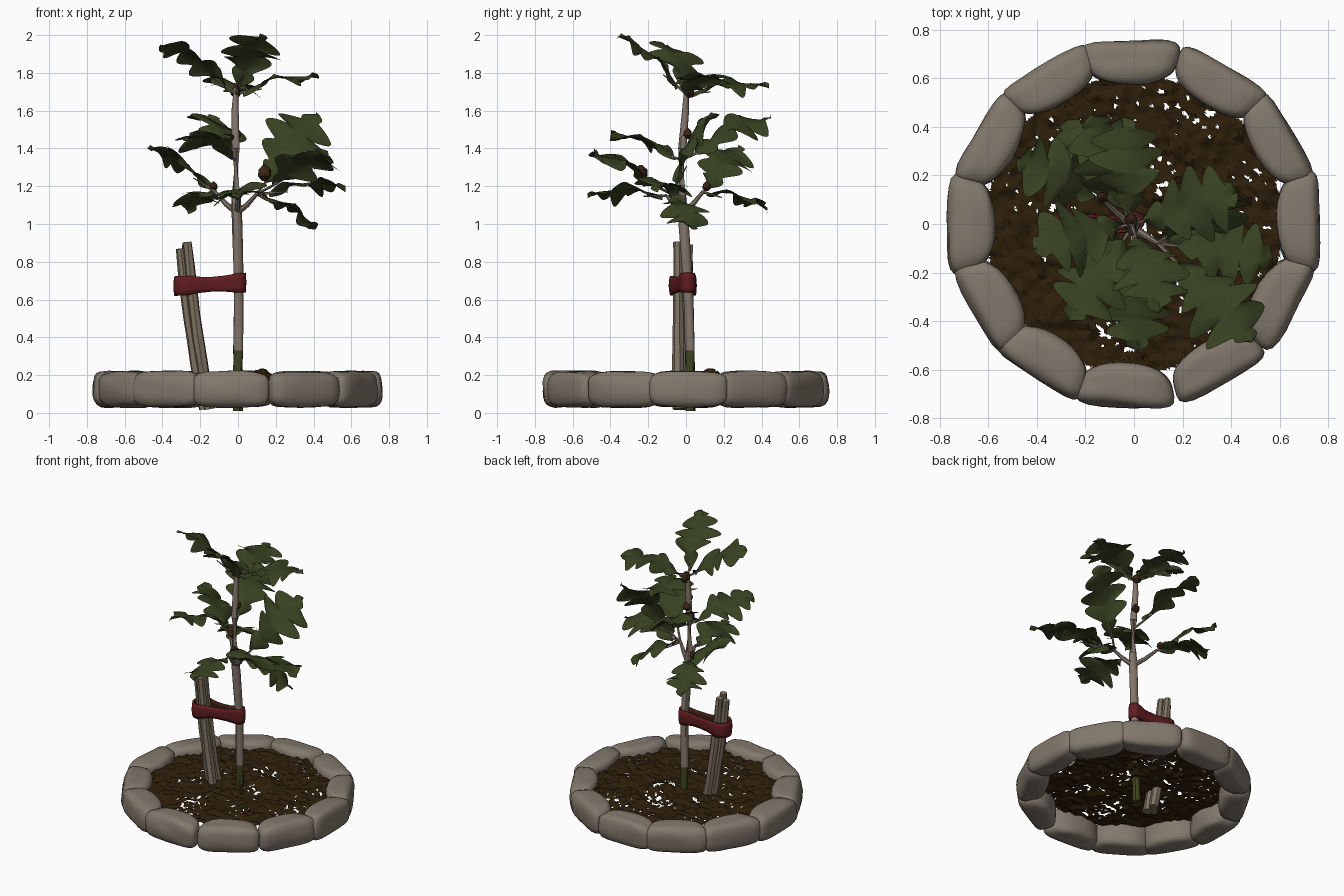
import bpy, bmesh, math, random
from mathutils import Vector, Quaternion, noise

random.seed(4)
if "Cube" in bpy.data.objects:
    bpy.data.objects.remove(bpy.data.objects["Cube"])


def material(name, rgb):
    m = bpy.data.materials.new(name)
    m.use_nodes = True
    m.diffuse_color = (*rgb, 1)
    bsdf = m.node_tree.nodes["Principled BSDF"]
    bsdf.inputs["Base Color"].default_value = (*rgb, 1)
    bsdf.inputs["Roughness"].default_value = 0.9
    return m


STONE = material("warm grey stone", (0.225, 0.19, 0.15))
SOIL = material("dark soil", (0.026, 0.013, 0.003))
BARK = material("pale bark", (0.23, 0.185, 0.15))
MOSS = material("moss", (0.05, 0.058, 0.014))
WOOD = material("weathered wood", (0.21, 0.17, 0.12))
RED = material("red cloth", (0.12, 0.012, 0.014))
LEAF = material("leaf green", (0.039, 0.053, 0.015))
BUD = material("bud brown", (0.045, 0.017, 0.007))


def finish(name, bm, mats, angle=40):
    me = bpy.data.meshes.new(name)
    bm.to_mesh(me)
    bm.free()
    ob = bpy.data.objects.new(name, me)
    bpy.context.collection.objects.link(ob)
    for m in mats:
        me.materials.append(m)
    bpy.ops.object.select_all(action="DESELECT")
    ob.select_set(True)
    bpy.context.view_layer.objects.active = ob
    bpy.ops.object.shade_smooth_by_angle(angle=math.radians(angle))
    return ob


def tube(bm, points, radii, sides=8, rough=0.0):
    # Swept round section with closed ends
    pts = [Vector(p) for p in points]
    rings = []
    for i, (p, r) in enumerate(zip(pts, radii)):
        d = pts[min(i + 1, len(pts) - 1)] - pts[max(i - 1, 0)]
        q = d.to_track_quat("Z", "Y")
        ring = []
        for k in range(sides):
            a = math.tau * k / sides
            s = r * (1 + random.uniform(-rough, rough))
            ring.append(bm.verts.new(p + q @ Vector((math.cos(a) * s, math.sin(a) * s, 0))))
        rings.append(ring)
    for a, b in zip(rings, rings[1:]):
        for k in range(sides):
            n = (k + 1) % sides
            bm.faces.new((a[k], a[n], b[n], b[k]))
    bm.faces.new(rings[0][::-1])
    bm.faces.new(rings[-1])


# Ring of twelve rounded wedge stones, slightly unevenly spaced
for i, shift in enumerate((1, 0, -1, 1, 0, 0, 0, -1, -3, -3, 0, 2)):
    bm = bmesh.new()
    bmesh.ops.create_cube(bm, size=2)
    bmesh.ops.subdivide_edges(bm, edges=bm.edges[:], cuts=6, use_grid_fill=True)
    turn = Quaternion((0, 0, 1), math.radians(30 * i + shift))
    depth = random.uniform(0.09, 0.1)
    outer = 0.768 if i in (0, 6) else 0.755
    for v in bm.verts:
        c = v.co / sum(abs(k) ** 4.5 for k in v.co) ** (1 / 4.5)
        r = outer - depth + c.x * depth
        half = r * math.tan(math.radians(16.2))
        bump = 0.008 * noise.noise(c * 1.3 + Vector((i * 7, 0, 0)))
        r += bump + 0.03 * c.y ** 2 * max(0, -c.x) - 0.012 * c.z ** 2 * max(0, c.x)
        v.co = turn @ Vector((r, c.y * half, 0.125 + c.z * 0.096 + bump))
    finish(f"border_stone_{i + 1}", bm, [STONE], 50)

# Crumbly soil disc with small ragged gaps and one raised clump
bm = bmesh.new()
bmesh.ops.create_grid(bm, x_segments=120, y_segments=120, size=0.62)
bmesh.ops.triangulate(bm, faces=bm.faces[:])
gone = []
for f in bm.faces:
    c = f.calc_center_median()
    patch = 0.6 * noise.noise(c * 5) + noise.noise(c * 34 + Vector((3, 8, 0)))
    if c.length > 0.61 or (patch > 0.57 and c.length < 0.57):
        gone.append(f)
bmesh.ops.delete(bm, geom=gone, context="FACES")
for v in bm.verts:
    clump = 0.055 * math.exp(-((v.co - Vector((0.13, 0.13, 0))).length / 0.07) ** 2)
    z = 0.175 + clump + 0.02 * noise.noise(v.co * 7) + 0.018 * noise.noise(v.co * 24)
    v.co += Vector((random.uniform(-1, 1), random.uniform(-1, 1), 0)) * 0.003
    v.co.z = z
finish("soil", bm, [SOIL], 30)

# Trunk with a mossy foot
bm = bmesh.new()
TRUNK = [(0, 0.025, 0.01), (0, 0.022, 0.18), (0, 0.02, 0.33), (0.005, 0.012, 0.66),
         (-0.005, -0.012, 1.0), (-0.01, -0.025, 1.15), (-0.012, -0.02, 1.4),
         (-0.015, -0.003, 1.6), (-0.01, 0.002, 1.72)]
tube(bm, TRUNK, [0.027, 0.027, 0.026, 0.026, 0.028, 0.025, 0.022, 0.019, 0.012], 10, 0.05)
for f in bm.faces:
    f.material_index = int(f.calc_center_median().z < 0.33)
finish("trunk", bm, [BARK, MOSS])


def blade(bm, base, tip, roll):
    # Deeply lobed, domed leaf: seven verts across, scalloped edge
    d = tip - base
    length = d.length
    d.normalize()
    twist = Quaternion(d, math.radians(roll))
    side = twist @ d.cross(Vector((0, 0, 1))).normalized()
    up = side.cross(d)
    phase = random.uniform(0, 6)
    rows, count = [], 60
    for i in range(count + 1):
        t = i / count
        env = 0.37 * math.sin(math.pi * t ** 1.3) ** 0.7 if 0 < i < count else 0.01
        lobe = 0.46 + 0.58 * abs(math.sin(math.pi * 4.5 * t)) ** 0.8
        row = []
        for k in range(-3, 4):
            s = k / 3
            w = env * lobe * s
            along = t + 0.38 * abs(w) * (1 - t)
            h = 0.1 * math.sin(math.pi * t) - 0.75 * w * w + 0.1 * abs(w)
            h += 0.06 * abs(s) * math.sin(11 * t + phase + s)
            row.append(bm.verts.new(base + length * (d * along + side * w + up * h)))
        rows.append(row)
    for a, b in zip(rows, rows[1:]):
        for k in range(6):
            bm.faces.new((a[k], b[k], b[k + 1], a[k + 1]))


# Low branches and the twig joints the leaves grow from
FORK = Vector((-0.005, -0.015, 1.06))
RIGHT = Vector((0.1, -0.08, 1.16))
BACK = Vector((-0.12, 0.09, 1.17))
FRONT = Vector((0.0, -0.1, 1.15))
MID = Vector((-0.012, -0.02, 1.34))
TOP = Vector((-0.01, 0, 1.69))
bm = bmesh.new()
for joint in (RIGHT, BACK, FRONT):
    tube(bm, [FORK, FORK.lerp(joint, 0.5) - Vector((0, 0, 0.01)), joint], [0.018, 0.014, 0.01], 7)
finish("branches", bm, [BARK])

# Leaves: joint, tip position, blade length, roll in degrees
LEAVES = [
    (TOP, (-0.41, -0.1, 1.95), 0.43, 15), (TOP, (0.11, -0.36, 1.99), 0.43, -15),
    (TOP, (0.43, 0.13, 1.77), 0.43, 0), (TOP, (-0.05, 0.44, 1.72), 0.42, 10),
    (MID, (-0.17, 0.45, 1.56), 0.46, 20), (MID, (-0.26, -0.4, 1.46), 0.43, 12),
    (RIGHT, (0.41, 0.16, 1.58), 0.5, 45), (RIGHT, (0.57, -0.14, 1.19), 0.41, -10),
    (RIGHT, (0.48, -0.49, 1.36), 0.47, -18), (RIGHT, (0.41, 0.03, 0.97), 0.38, 0),
    (FRONT, (0.02, -0.52, 1.14), 0.41, 15), (BACK, (-0.48, 0.27, 1.4), 0.42, 25),
    (BACK, (-0.27, 0.43, 1.07), 0.37, 0),
]
stems, leaves = bmesh.new(), bmesh.new()
for joint, tip, length, roll in LEAVES:
    tip = Vector(tip)
    base = joint.lerp(tip, max(0.06, 1 - length / (tip - joint).length))
    blade(leaves, base, tip, roll)
    tube(stems, [joint, base, base.lerp(tip, 0.25)], [0.009, 0.007, 0.003], 5)
finish("leaves", leaves, [LEAF], 50)
finish("leaf_stems", stems, [BARK])

# Brown buds at the joints
bm = bmesh.new()
for p, size in (((0.14, -0.24, 1.27), 0.042), ((-0.01, 0.015, 1.7), 0.032),
                ((-0.01, 0.005, 1.48), 0.03), ((-0.13, 0.11, 1.2), 0.025)):
    p = Vector(p)
    z = Vector((0, 0, size))
    tube(bm, [p - z, p - z * 0.4, p + z * 0.4, p + z], [size * k for k in (0.3, 0.9, 0.8, 0.2)], 8, 0.1)
finish("buds", bm, [BUD])

# Bundle of three leaning stakes
STAKES = [((-0.15, -0.04, 0.02), (-0.268, -0.042, 0.905), 0.031),
          ((-0.175, -0.012, 0.02), (-0.305, -0.022, 0.87), 0.031),
          ((-0.155, 0.016, 0.03), (-0.275, 0.012, 0.89), 0.03)]
for i, (low, high, r) in enumerate(STAKES):
    bm = bmesh.new()
    low, high = Vector(low), Vector(high)
    path = [low.lerp(high, k / 7) - Vector((0.012 * math.sin(math.pi * k / 7), 0, 0)) for k in range(8)]
    tube(bm, path, [r * (1.1 - 0.04 * k) for k in range(8)], 7, 0.12)
    finish(f"stake_{i + 1}", bm, [WOOD], 30)

# Red tie with a brown lining, looped round the stakes and the trunk
bm = bmesh.new()
loop = []
for cx, cy, r, start in ((0.003, 0.01, 0.038, -90), (-0.268, -0.016, 0.069, 90)):
    for k in range(9):
        a = math.radians(start + 22.5 * k)
        loop.append((cx + r * math.cos(a), cy + r * math.sin(a)))
    if start < 0:
        loop += [(x, 0.026 + 0.018 * -x / 0.27) for x in (-0.07, -0.14, -0.2)]
    else:
        loop += [(x, -0.03 + 0.03 * x / 0.27) for x in (-0.2, -0.14, -0.07)]
columns = []
for x, y in loop:
    pinch = 1 - 0.25 * math.sin(math.pi * min(1, max(0, -x / 0.27)))
    mid = 0.688 + 0.05 * x
    cx = 0.003 if x > -0.14 else -0.268
    col = []
    for s in (-1, -0.5, 0, 0.5, 1):
        swell = 1 + 0.08 * (1 - s * s)
        col.append(bm.verts.new((cx + (x - cx) * swell, y * swell, mid + s * 0.052 * pinch)))
    columns.append(col)
for i, a in enumerate(columns):
    b = columns[(i + 1) % len(columns)]
    for k in range(4):
        bm.faces.new((a[k], b[k], b[k + 1], a[k + 1]))
tie = finish("red_tie", bm, [RED, BUD], 60)
wall = tie.modifiers.new("thickness", "SOLIDIFY")
wall.thickness = 0.012
wall.offset = -1
wall.material_offset = 1
